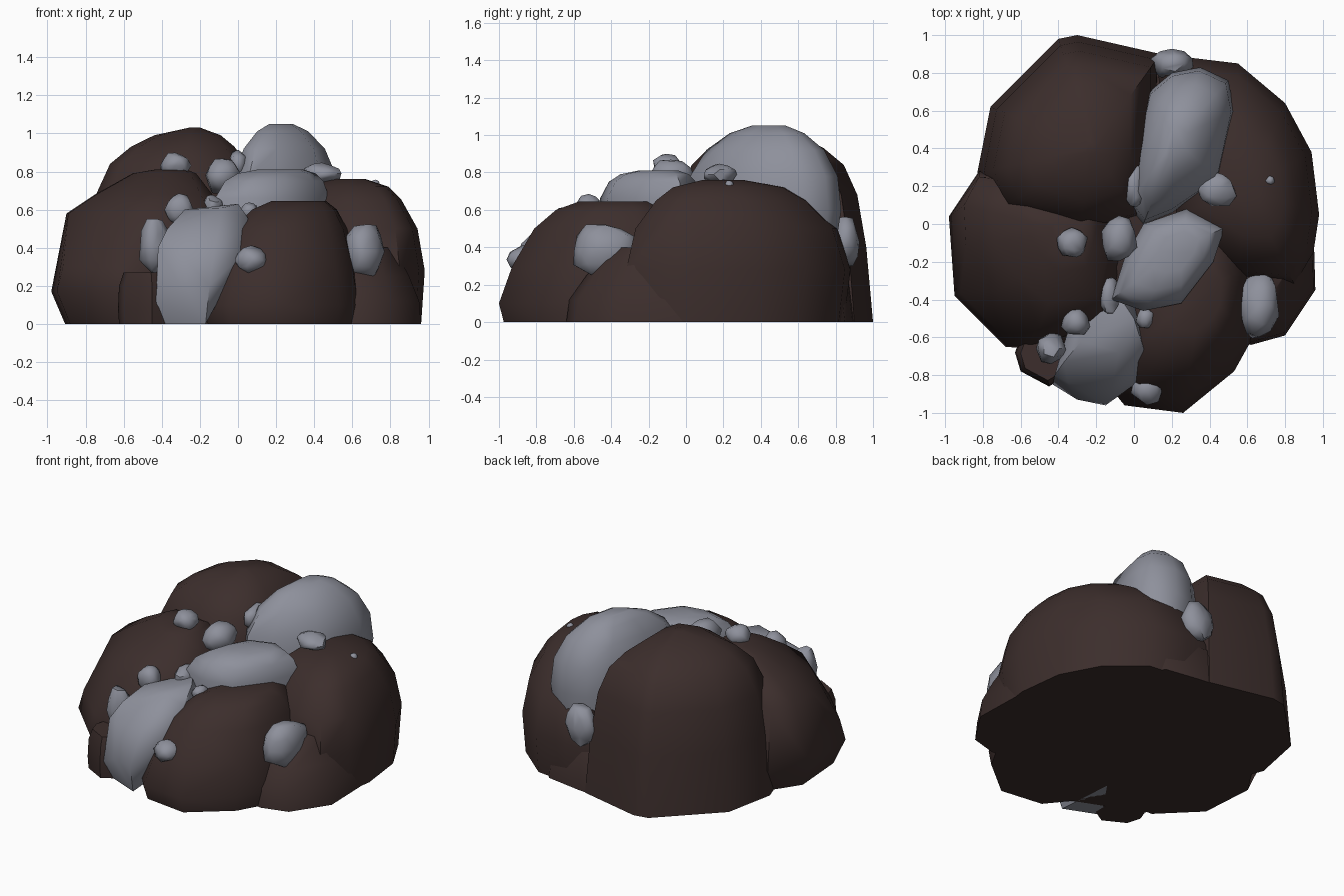
import bpy, bmesh, math, random


def material(name, rgb):
    m = bpy.data.materials.new(name)
    m.diffuse_color = (*rgb, 1)
    return m


BROWN = material("dark brown stone", (0.045, 0.027, 0.025))
GREY = material("blue grey stone", (0.27, 0.28, 0.33))


def hull(name, points, mat):
    """Convex boulder around a cloud of points."""
    bm = bmesh.new()
    for p in points:
        bm.verts.new(p)
    res = bmesh.ops.convex_hull(bm, input=bm.verts[:])
    loose = {g for g in res["geom_interior"] + res["geom_unused"]
             if isinstance(g, bmesh.types.BMVert)}
    bmesh.ops.delete(bm, geom=list(loose), context='VERTS')
    bmesh.ops.recalc_face_normals(bm, faces=bm.faces[:])
    me = bpy.data.meshes.new(name)
    bm.to_mesh(me)
    bm.free()
    me.materials.append(mat)
    ob = bpy.data.objects.new(name, me)
    bpy.context.collection.objects.link(ob)
    bpy.ops.object.select_all(action='DESELECT')
    bpy.context.view_layer.objects.active = ob
    ob.select_set(True)
    bpy.ops.object.shade_smooth_by_angle(angle=math.radians(55))


def rings(outline, apex, levels):
    """Footprint outline shrunk towards the apex at each (height, scale) level."""
    ax, ay = apex
    return [(ax + s * (x - ax), ay + s * (y - ay), z)
            for z, s in levels for x, y in outline]


def boulder(name, outline, apex, levels, mat):
    hull(name, rings(outline, apex, levels), mat)


def pebble(name, loc, half, seed):
    """Small irregular stone."""
    rng = random.Random(seed)
    bm = bmesh.new()
    bmesh.ops.create_icosphere(bm, subdivisions=2, radius=1)
    pts = []
    for v in bm.verts:
        k = rng.uniform(0.86, 1.12)
        pts.append([l + h * c * k for l, h, c in zip(loc, half, v.co)])
    bm.free()
    hull(name, pts, GREY)


# Big brown boulders
boulder("rear_left_boulder",
        [(0.14, 0.9), (-0.3, 1.0), (-0.4, 0.98), (-0.76, 0.62), (-0.83, 0.27),
         (-0.75, 0.05), (-0.3, -0.1), (0.05, 0.0), (0.14, 0.3)],
        (-0.22, 0.4),
        [(0, 1), (0.4, 0.94), (0.68, 0.86), (0.84, 0.74), (0.93, 0.56),
         (0.99, 0.36), (1.03, 0.06)], BROWN)
hull("left_boulder",
     rings([(-0.82, 0.28), (-0.98, 0.04), (-0.95, -0.38), (-0.68, -0.65), (-0.55, -0.66),
            (-0.15, -0.55), (-0.05, -0.2), (-0.1, 0.2)],
           (-0.32, -0.1), [(0, 0.89), (0.17, 1), (0.3, 0.95)])
     + rings([(-0.82, 0.25), (-0.9, 0.1), (-0.89, -0.1), (-0.72, -0.36), (-0.5, -0.55),
              (-0.15, -0.5), (-0.07, -0.2), (-0.12, 0.15)],
             (-0.32, -0.05), [(0.58, 1), (0.68, 0.74), (0.79, 0.4), (0.81, 0.2)]), BROWN)
boulder("front_boulder",
        [(-0.05, -0.96), (0.26, -1.0), (0.53, -0.78), (0.63, -0.6), (0.66, -0.2),
         (0.5, 0.1), (0.1, 0.1), (-0.17, -0.3), (-0.18, -0.8)],
        (0.36, -0.35),
        [(0, 0.96), (0.1, 1), (0.3, 0.89), (0.5, 0.71), (0.6, 0.53), (0.645, 0.34)], BROWN)
boulder("right_boulder",
        [(0.55, -0.3), (0.85, -0.32), (0.95, -0.15), (0.98, 0.05), (0.94, 0.38),
         (0.8, 0.64), (0.55, 0.85), (0.3, 0.88), (0.12, 0.85), (0.1, 0.0)],
        (0.6, 0.18),
        [(0, 0.95), (0.28, 1), (0.5, 0.9), (0.65, 0.68), (0.72, 0.5), (0.76, 0.18)], BROWN)
boulder("right_front_skirt",
        [(0.45, -0.6), (0.62, -0.64), (0.8, -0.59), (0.96, -0.35), (0.95, 0), (0.4, 0)],
        (0.65, -0.1),
        [(0, 1), (0.12, 0.97), (0.25, 0.8), (0.4, 0.55)], BROWN)
boulder("small_front_boulder",
        [(-0.63, -0.68), (-0.6, -0.78), (-0.45, -0.86), (-0.35, -0.8),
         (-0.35, -0.6), (-0.6, -0.6)],
        (-0.48, -0.7),
        [(0, 0.96), (0.08, 1), (0.2, 0.96), (0.27, 0.8)], BROWN)
# Core closing the gaps between the boulders
boulder("inner_core",
        [(-0.75, 0.3), (-0.6, -0.6), (-0.3, -0.72), (0.0, -0.85), (0.5, -0.5),
         (0.8, 0.4), (0.45, 0.85), (0.2, 0.89), (-0.2, 0.93)],
        (0.05, 0.1),
        [(0, 1), (0.25, 0.96), (0.45, 0.7), (0.6, 0.4)], BROWN)

# Large grey stones running over the middle
boulder("upper_grey_stone",
        [(0.05, 0.0), (0.2, 0.06), (0.45, 0.23), (0.53, 0.6), (0.5, 0.76),
         (0.35, 0.83), (0.2, 0.8), (0.08, 0.7), (0.0, 0.35), (-0.03, 0.1)],
        (0.22, 0.45),
        [(0.4, 0.92), (0.6, 1), (0.78, 0.95), (0.92, 0.76), (1.01, 0.48), (1.05, 0.22)], GREY)
boulder("middle_grey_stone",
        [(-0.12, -0.4), (0.05, -0.46), (0.25, -0.42), (0.42, -0.2), (0.48, -0.02),
         (0.28, 0.08), (0.05, 0.0), (-0.05, -0.18)],
        (0.25, -0.12),
        [(0.45, 0.9), (0.66, 1), (0.75, 0.86), (0.79, 0.68), (0.81, 0.4)], GREY)
hull("lower_grey_stone",
     [(-.43, -.85, .12), (-.41, -.8, 0), (-.17, -.9, 0), (-.15, -.96, .2), (-.3, -.93, .2),
      (-.42, -.8, .4), (-.37, -.73, .5), (-.28, -.62, .6), (0, -.5, .63), (-.08, -.68, .61),
      (.05, -.66, .56), (.08, -.68, .45), (.03, -.83, .37), (-.12, -.88, .42),
      (-.35, -.84, .42), (-.3, -.4, .4), (0, -.4, .5), (-.2, -.5, 0), (-.1, -.35, .62)], GREY)

# Scattered grey pebbles: centre, half size
pebbles = [
    ((-0.44, -0.66, 0.41), (0.08, 0.08, 0.15)),
    ((-0.31, -0.52, 0.60), (0.075, 0.075, 0.08)),
    ((-0.08, -0.08, 0.78), (0.095, 0.13, 0.10)),
    ((-0.33, -0.10, 0.83), (0.08, 0.08, 0.07)),
    ((0.06, -0.50, 0.59), (0.05, 0.055, 0.05)),
    ((0.07, -0.87, 0.335), (0.09, 0.08, 0.07)),
    ((0.66, -0.43, 0.38), (0.115, 0.185, 0.15)),
    ((0.44, 0.18, 0.79), (0.10, 0.095, 0.055)),
    ((0.20, 0.85, 0.43), (0.11, 0.08, 0.14)),
    ((0.0, 0.20, 0.84), (0.06, 0.12, 0.07)),
    ((-0.13, -0.38, 0.60), (0.06, 0.10, 0.08)),
    ((0.72, 0.23, 0.73), (0.025, 0.025, 0.03)),
]
for i, (loc, half) in enumerate(pebbles):
    pebble(f"pebble_{i + 1}", loc, half, i + 5)
